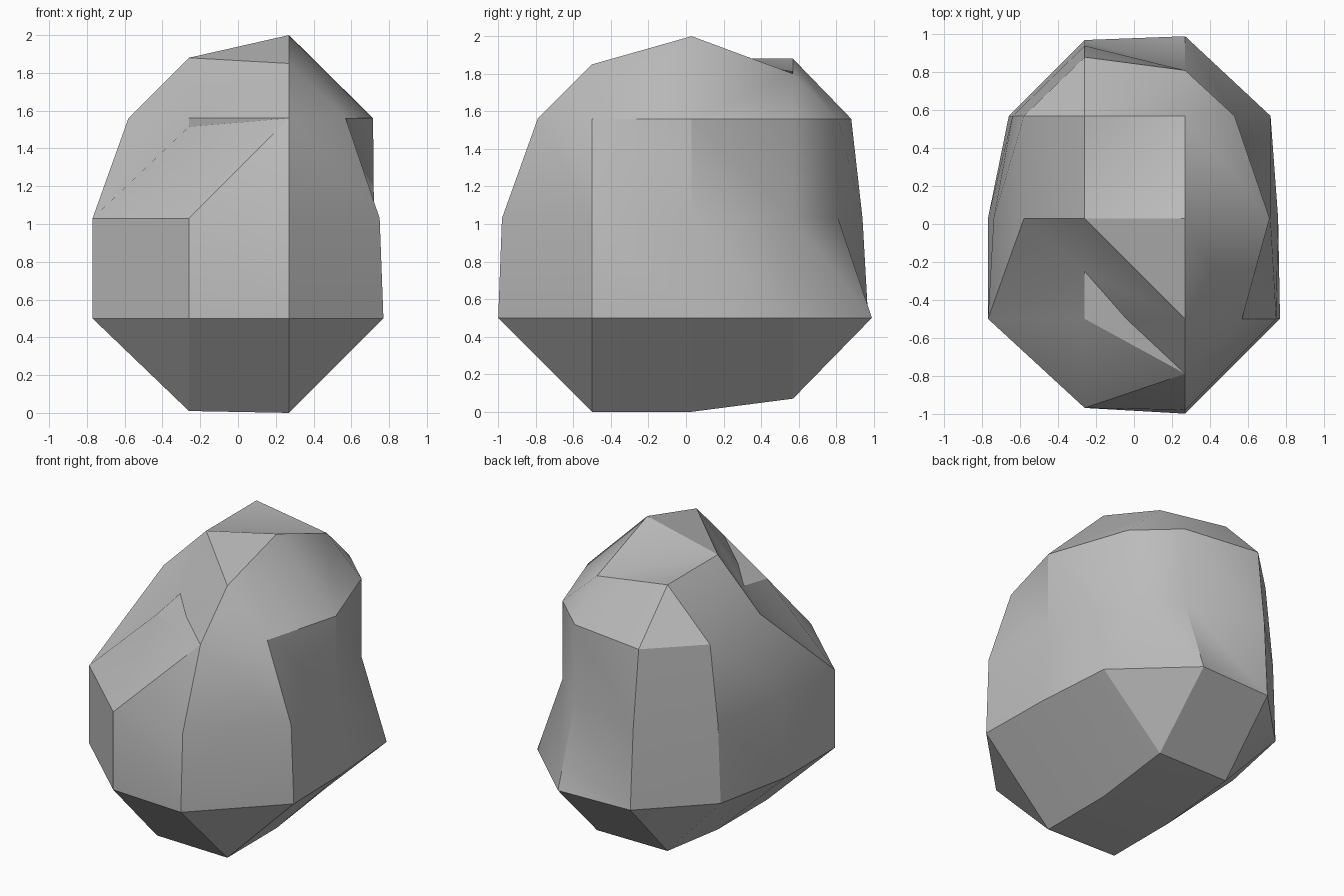
import bpy
import bmesh
import math

cube = bpy.data.objects.get("Cube")
if cube:
    bpy.data.objects.remove(cube, do_unlink=True)

# Stone colour
stone = bpy.data.materials.new("stone_grey")
stone.use_nodes = True
colour = (0.5, 0.5, 0.5, 1)
stone.diffuse_color = colour
shader = next(n for n in stone.node_tree.nodes if n.type == "BSDF_PRINCIPLED")
shader.inputs["Base Color"].default_value = colour
shader.inputs["Roughness"].default_value = 0.9

# Shared column and row positions of the boulder's facets
XS = (-0.26, 0.27)
YS = (-0.5, 0.03, 0.57)
bm = bmesh.new()


def vert(x, y, z):
    return bm.verts.new((x, y, z))


def face(*verts):
    bm.faces.new(verts)


def strip(lower, upper, skip=()):
    """Join two rings with triangle pairs."""
    count = len(lower)
    for i in range(count):
        j = (i + 1) % count
        if i not in skip:
            face(lower[i], lower[j], upper[i])
            face(lower[j], upper[j], upper[i])


def ring(z, front, left, back, right):
    """Ten points, counter-clockwise from the front right."""
    points = list(zip(XS, front)) + list(zip(left, YS))
    points += list(zip(XS, back))[::-1] + list(zip(right, YS))[::-1]
    return [vert(x, y, z) for x, y in points]


def cap(r, grid, fr=True):
    """Close a ring with its grid of cap points (right column, left column)."""
    (a, f, e), (b, c, d) = grid
    face(r[1], r[2], b)
    face(r[2], r[3], c, b)
    face(r[3], r[4], d, c)
    face(r[4], r[5], d)
    face(r[5], r[6], e, d)
    face(r[6], r[7], e)
    face(r[7], r[8], f, e)
    face(c, d, f)
    face(d, e, f)
    if a:
        face(r[8], r[9], a, f)
        face(r[9], r[0], a)
        face(r[0], r[1], b, a)
        face(a, b, c, f)
    else:
        # Notched corner
        face(r[8], r[9], f)
        face(r[9], r[0], b, f)
        face(r[0], r[1], b)
        face(b, c, f)


# Body rings
low = ring(0.5, (-0.97, -1.0), (0.77, 0.76, 0.72), (0.97, 0.99), (-0.77, -0.77, -0.66))
mid = ring(1.03, (-0.97, -0.98), (0.75, 0.72, 0.53), (0.94, 0.81), (-0.77, -0.74, -0.64))
high = ring(1.56, (-0.5, -0.79), (0.57, 0.715, 0.53), (0.88, 0.81), (-0.26, -0.58, -0.58))
high[0].co.x = -0.04
high[9].co.y = -0.25
strip(low, mid)
strip(mid, high, skip=(0, 8, 9))

# Ledge at the front right
ledge = vert(XS[0], YS[0], 1.515)
face(mid[0], mid[1], high[1])
face(mid[0], high[1], ledge)
face(ledge, high[1], high[0])
face(ledge, high[0], high[9])
face(mid[9], mid[0], ledge)
face(mid[9], ledge, high[9])
face(mid[9], high[9], high[8])
face(mid[8], mid[9], high[8])

# Crown and base
crown_heights = ((None, 1.88, 1.88), (1.85, 2.0, 1.8))
base_heights = ((0.01, 0.01, 0.07), (0, 0, 0.07))
for loop, heights in ((high, crown_heights), (low, base_heights)):
    cap(loop, [[None if z is None else vert(x, y, z) for y, z in zip(YS, col)]
               for x, col in zip(XS, heights)])

bmesh.ops.recalc_face_normals(bm, faces=bm.faces[:])
mesh = bpy.data.meshes.new("boulder")
bm.to_mesh(mesh)
bm.free()
mesh.materials.append(stone)
boulder = bpy.data.objects.new("boulder", mesh)
bpy.context.collection.objects.link(boulder)

# Soft facets with the strong creases kept
bpy.ops.object.select_all(action="DESELECT")
boulder.select_set(True)
bpy.context.view_layer.objects.active = boulder
bpy.ops.object.shade_smooth_by_angle(angle=math.radians(30))
